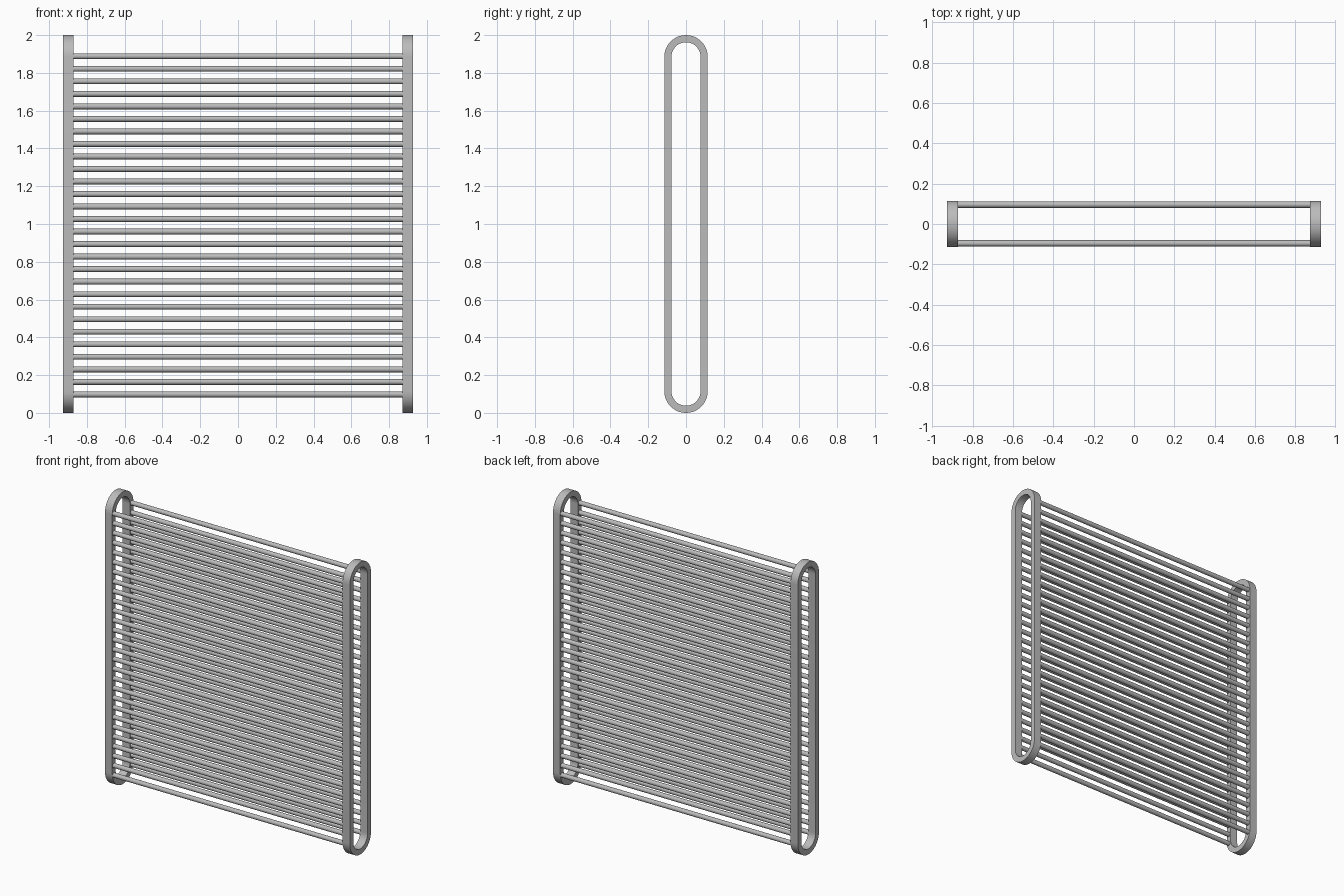
import bpy, bmesh, math

cube = bpy.data.objects.get("Cube")
if cube:
    bpy.data.objects.remove(cube, do_unlink=True)

HEIGHT = 2.0
OUTER_R, INNER_R = 0.115, 0.077      # end frame radii
X_IN, X_OUT = 0.872, 0.927           # end frame extent in x
BAR_COUNT, BAR_R, BAR_Y = 28, 0.0155, 0.096
BAR_LOW, BAR_HIGH = 0.098, 1.888
ARC_STEPS = 24

# Brushed metal
metal = bpy.data.materials.new("grey metal")
metal.use_nodes = True
colour = (0.5, 0.5, 0.5, 1)
metal.diffuse_color = colour
metal.node_tree.nodes["Principled BSDF"].inputs["Base Color"].default_value = colour


def finish(obj):
    obj.data.materials.append(metal)
    bpy.ops.object.select_all(action='DESELECT')
    obj.select_set(True)
    bpy.context.view_layer.objects.active = obj
    bpy.ops.object.shade_smooth_by_angle(angle=math.radians(35))


def stadium(radius):
    """Closed rounded outline in the y-z plane."""
    points = []
    for centre, start in ((HEIGHT - OUTER_R, 0), (OUTER_R, math.pi)):
        for i in range(ARC_STEPS + 1):
            a = start + math.pi * i / ARC_STEPS
            points.append((radius * math.cos(a), centre + radius * math.sin(a)))
    return points


def end_frame(name, side):
    """Flat-sided elongated ring."""
    bm = bmesh.new()
    loops = [[bm.verts.new((side * x, y, z)) for y, z in stadium(r)]
             for x, r in ((X_IN, OUTER_R), (X_OUT, OUTER_R),
                          (X_OUT, INNER_R), (X_IN, INNER_R))]
    for k, a in enumerate(loops):
        b = loops[(k + 1) % len(loops)]
        for i in range(len(a)):
            j = (i + 1) % len(a)
            bm.faces.new((a[i], a[j], b[j], b[i]))
    bmesh.ops.recalc_face_normals(bm, faces=bm.faces)
    mesh = bpy.data.meshes.new(name)
    bm.to_mesh(mesh)
    bm.free()
    obj = bpy.data.objects.new(name, mesh)
    bpy.context.collection.objects.link(obj)
    finish(obj)


def bar_row(name, y):
    """Column of round horizontal bars reaching between the end frames."""
    bpy.ops.mesh.primitive_cylinder_add(
        vertices=24, radius=BAR_R, depth=2 * X_IN + 0.01,
        location=(0, y, BAR_LOW), rotation=(0, math.pi / 2, 0))
    obj = bpy.context.object
    obj.name = name
    bpy.ops.object.transform_apply(location=False, rotation=True, scale=True)
    finish(obj)
    array = obj.modifiers.new("repeat", 'ARRAY')
    array.count = BAR_COUNT
    array.use_relative_offset = False
    array.use_constant_offset = True
    array.constant_offset_displace = (0, 0, (BAR_HIGH - BAR_LOW) / (BAR_COUNT - 1))


end_frame("left_end_frame", 1)
end_frame("right_end_frame", -1)
bar_row("front_bars", -BAR_Y)
bar_row("back_bars", BAR_Y)
